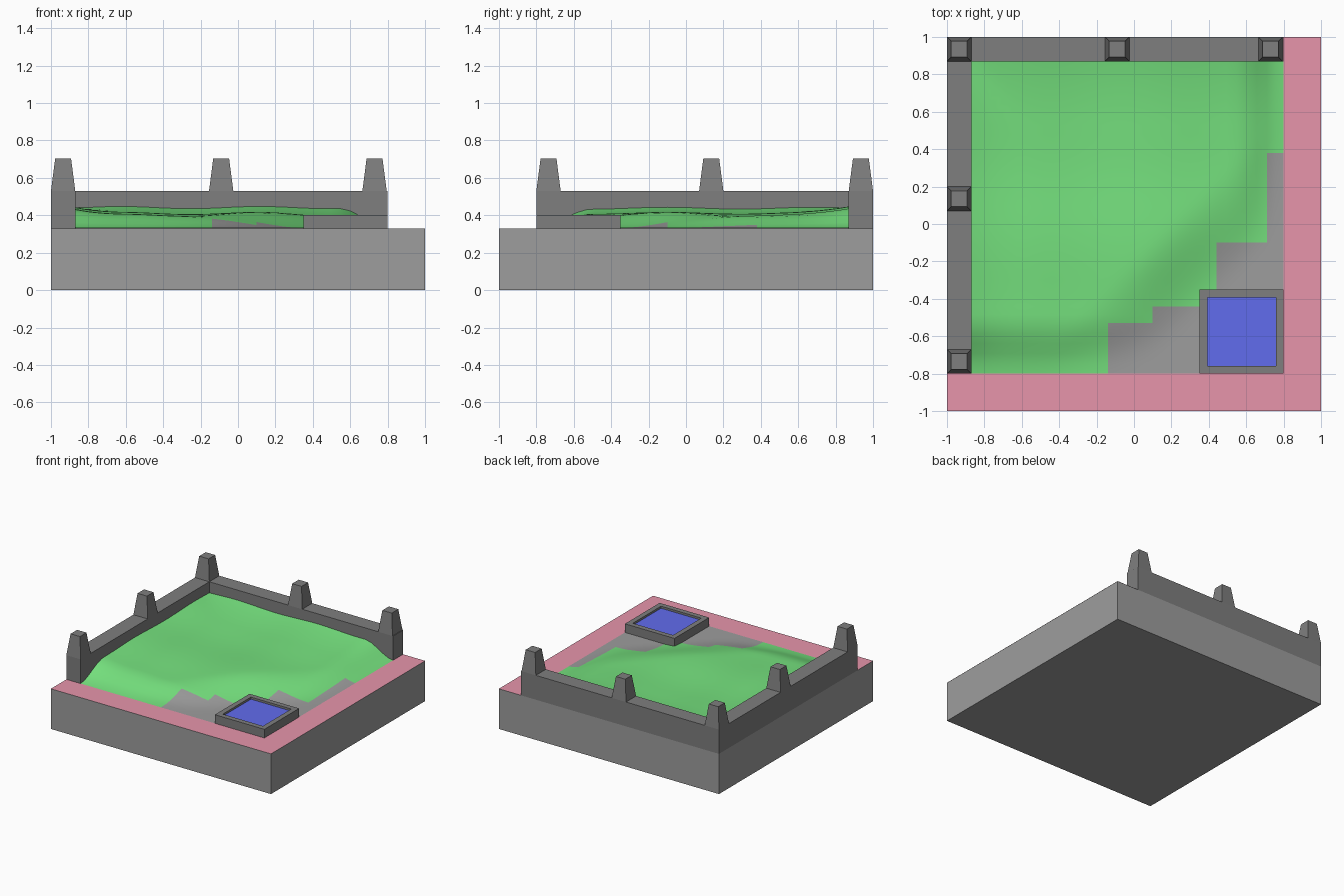
import bpy, bmesh, math

if "Cube" in bpy.data.objects:
    bpy.data.objects.remove(bpy.data.objects["Cube"])


def material(name, rgb):
    m = bpy.data.materials.new(name)
    m.diffuse_color = (*rgb, 1)
    m.use_nodes = True
    m.node_tree.nodes["Principled BSDF"].inputs["Base Color"].default_value = m.diffuse_color
    return m


def finish(name, bm, *mats):
    bmesh.ops.recalc_face_normals(bm, faces=bm.faces)
    me = bpy.data.meshes.new(name)
    bm.to_mesh(me)
    bm.free()
    ob = bpy.data.objects.new(name, me)
    bpy.context.collection.objects.link(ob)
    for m in mats:
        me.materials.append(m)
    return ob


def prism(name, outline, z0, z1, mat):
    bm = bmesh.new()
    low = [bm.verts.new((x, y, z0)) for x, y in outline]
    top = [bm.verts.new((x, y, z1)) for x, y in outline]
    bm.faces.new(low)
    bm.faces.new(top)
    for k in range(len(low)):
        n = (k + 1) % len(low)
        bm.faces.new((low[k], low[n], top[n], top[k]))
    return finish(name, bm, mat)


def rect(x0, x1, y0, y1):
    return [(x0, y0), (x1, y0), (x1, y1), (x0, y1)]


def smooth(t):
    t = max(0.0, min(1.0, t))
    return t * t * (3 - 2 * t)


green = material("grass_green", (0.18, 0.76, 0.21))
pink = material("path_pink", (0.8, 0.3, 0.41))
blue = material("water_blue", (0.12, 0.15, 0.85))
stone = material("stone_grey", (0.34, 0.34, 0.34))
dark = material("wall_dark_grey", (0.21, 0.21, 0.21))
G = 0.33

# Base block and the L-shaped path on two sides
prism("base_block", rect(-1, 1, -1, 1), 0, G, stone)
bm = bmesh.new()
bm.faces.new([bm.verts.new((x, y, G + 0.001)) for x, y in
              [(-1, -1), (1, -1), (1, 1), (0.8, 1), (0.8, -0.8), (-1, -0.8)]])
finish("path", bm, pink)

# L-shaped wall
prism("wall", [(-1, -0.8), (-0.87, -0.8), (-0.87, 0.87), (0.8, 0.87),
               (0.8, 1), (-1, 1)], G, 0.53, dark)

# Tapered posts on the wall
for i, (x, y) in enumerate([(-0.935, 0.935), (-0.09, 0.935), (0.73, 0.935),
                            (-0.935, 0.135), (-0.935, -0.735)]):
    bm = bmesh.new()
    bmesh.ops.create_cube(bm, size=1)
    for v in bm.verts:
        w = 0.085 if v.co.z > 0 else 0.13
        v.co = (x + v.co.x * w, y + v.co.y * w, 0.703 if v.co.z > 0 else 0.53)
    finish(f"wall_post_{i + 1}", bm, dark)

# Square pool: rim and water
bm = bmesh.new()
c = 0.575
rings = []
for r, z in ((0.225, G), (0.225, 0.402), (0.183, 0.402), (0.183, G)):
    rings.append([bm.verts.new((c + sx * r, -c + sy * r, z))
                  for sx, sy in ((-1, -1), (1, -1), (1, 1), (-1, 1))])
for a, b in zip(rings, rings[1:] + rings[:1]):
    for k in range(4):
        n = (k + 1) % 4
        bm.faces.new((a[k], a[n], b[n], b[k]))
finish("pool_rim", bm, dark)
prism("pool_water", rect(0.392, 0.758, -0.758, -0.392), G, 0.385, blue)

# Ground: raised lawn that falls away to the path; the stepped corner is paving
paved = [(-0.14, 0.8, -0.8, -0.53), (0.1, 0.8, -0.53, -0.44),
         (0.44, 0.8, -0.44, -0.1), (0.35, 0.44, -0.44, -0.35),
         (0.71, 0.8, -0.1, 0.38)]


def height(x, y):
    fall = smooth((0.82 - (x - y)) / 0.62)
    fall *= smooth((y + 0.8) / 0.3) * smooth((0.8 - x) / 0.26)
    rise = max(0, (-0.6 - x) / 0.27, (y - 0.55) / 0.32) ** 2
    wave = 0.006 * math.sin(8.5 * x + 0.6) + 0.005 * math.sin(8 * y + 2.4)
    return G + 0.001 + fall * (0.076 + 0.034 * rise + wave)


def stations(breaks, step=0.05):
    out = []
    for a, b in zip(breaks, breaks[1:]):
        n = max(1, round((b - a) / step))
        out += [a + (b - a) * k / n for k in range(n)]
    return out + [breaks[-1]]


xs = stations([-0.87, -0.14, 0.1, 0.35, 0.44, 0.71, 0.8])
ys = stations([-0.8, -0.53, -0.44, -0.35, -0.1, 0.38, 0.87])
bm = bmesh.new()
grid = [[bm.verts.new((x, y, height(x, y))) for y in ys] for x in xs]
for i in range(len(xs) - 1):
    for j in range(len(ys) - 1):
        mx, my = (xs[i] + xs[i + 1]) / 2, (ys[j] + ys[j + 1]) / 2
        f = bm.faces.new((grid[i][j], grid[i + 1][j],
                          grid[i + 1][j + 1], grid[i][j + 1]))
        f.material_index = int(any(a < mx < b and p < my < q
                                   for a, b, p, q in paved))
ground = finish("lawn_and_paving", bm, green, stone)
bpy.ops.object.select_all(action="DESELECT")
ground.select_set(True)
bpy.context.view_layer.objects.active = ground
bpy.ops.object.shade_smooth_by_angle(angle=math.radians(40))
